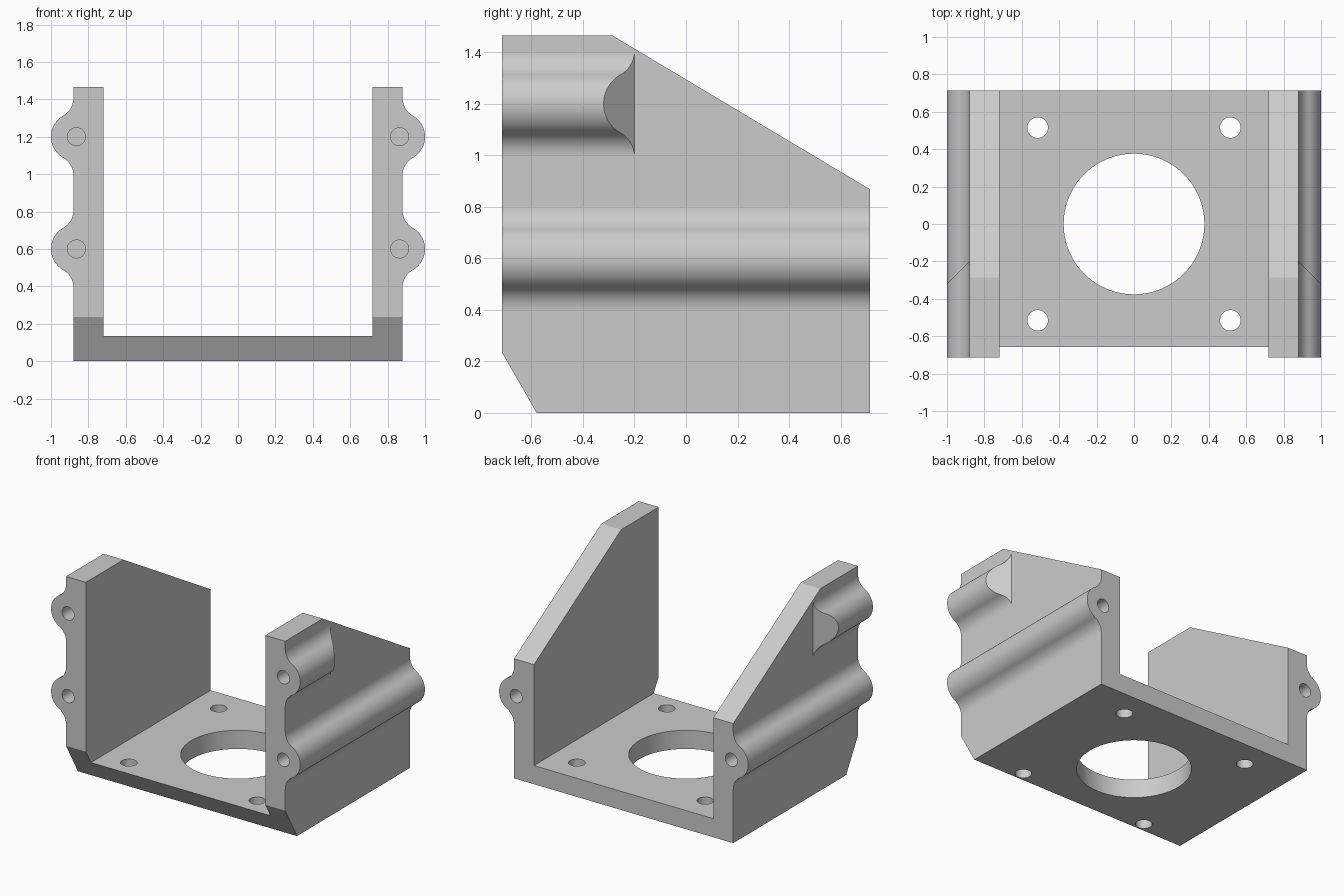
import bpy, bmesh
from math import sin, cos, pi, atan2, sqrt, radians
from mathutils import Vector

default = bpy.data.objects.get("Cube")
if default:
    bpy.data.objects.remove(default, do_unlink=True)

# Main sizes
WALL_IN, WALL_OUT = 0.72, 0.88
FLOOR, HEIGHT, HALF_Y = 0.135, 1.465, 0.715
RIB_X, RIB_R, RIB_SPAN = 0.87, 0.13, 0.206
RIB_LOW, RIB_HIGH = 0.6, 1.2

gray = bpy.data.materials.new("light gray")
gray.use_nodes = True
gray.diffuse_color = (0.6, 0.6, 0.6, 1)
gray.node_tree.nodes["Principled BSDF"].inputs["Base Color"].default_value = gray.diffuse_color


def prism(name, start, end):
    """Closed solid between two matching outlines."""
    bm = bmesh.new()
    a = [bm.verts.new(p) for p in start]
    b = [bm.verts.new(p) for p in end]
    bm.faces.new(a)
    bm.faces.new(b[::-1])
    for i in range(len(a)):
        j = (i + 1) % len(a)
        bm.faces.new((a[j], a[i], b[i], b[j]))
    bmesh.ops.recalc_face_normals(bm, faces=bm.faces)
    mesh = bpy.data.meshes.new(name)
    bm.to_mesh(mesh)
    bm.free()
    obj = bpy.data.objects.new(name, mesh)
    mesh.materials.append(gray)
    bpy.context.collection.objects.link(obj)
    return obj


def apply_modifier(obj, mod):
    bpy.ops.object.select_all(action='DESELECT')
    bpy.context.view_layer.objects.active = obj
    obj.select_set(True)
    bpy.ops.object.modifier_apply(modifier=mod.name)


def combine(obj, tool, operation):
    mod = obj.modifiers.new(operation, 'BOOLEAN')
    mod.operation, mod.object, mod.solver = operation, tool, 'EXACT'
    apply_modifier(obj, mod)
    bpy.data.objects.remove(tool, do_unlink=True)


def rib_outline(zc, steps=14):
    """Round rib with hollow fillets into the wall, from bottom to top."""
    off = WALL_OUT - RIB_X
    fillet = (RIB_SPAN**2 + off**2 - RIB_R**2) / (2 * (RIB_R - off))
    a = atan2(-RIB_SPAN, fillet + off)
    lower = []
    for i in range(steps + 1):
        t = pi + a * i / steps
        lower.append((WALL_OUT + fillet + fillet * cos(t), -RIB_SPAN + fillet * sin(t)))
    for i in range(1, steps + 1):
        t = a * (1 - i / steps)
        lower.append((RIB_X + RIB_R * cos(t), RIB_R * sin(t)))
    upper = [(x, -z) for x, z in lower[-2::-1]]
    return [(x, zc + z) for x, z in lower + upper]


def drill(body, centre, axis, radius, depth, sides=48):
    """Cut a round hole centred on a point, running along an axis."""
    axis = Vector(axis)
    u = axis.orthogonal().normalized()
    v = axis.cross(u)
    ring = [u * radius * cos(2 * pi * i / sides) + v * radius * sin(2 * pi * i / sides)
            for i in range(sides)]
    c, d = Vector(centre), axis * depth
    combine(body, prism("drill", [c - d + p for p in ring], [c + d + p for p in ring]), 'DIFFERENCE')


# U-shaped channel with the long lower ribs, left oversize for trimming
half = [(WALL_OUT, -0.1)] + rib_outline(RIB_LOW) + [(WALL_OUT, 1.6), (WALL_IN, 1.6), (WALL_IN, FLOOR)]
section = half + [(-x, z) for x, z in half[::-1]]
bracket = prism("motor_bracket", [(x, -0.8, z) for x, z in section], [(x, 0.8, z) for x, z in section])

# Short upper ribs with a mitred back end
for side in (1, -1):
    rib = rib_outline(RIB_HIGH)
    rib = [(0.8, rib[0][1])] + rib + [(0.8, rib[-1][1])]
    combine(bracket, prism("upper_rib",
                           [(side * x, -0.9, z) for x, z in rib],
                           [(side * x, -0.2 - (x - WALL_OUT), z) for x, z in rib]), 'UNION')

# Trim to the side outline: sloped top and chamfered front foot
outline = [(-HALF_Y, 0.235), (-0.58, 0), (HALF_Y, 0), (HALF_Y, 0.868), (-0.285, HEIGHT), (-HALF_Y, HEIGHT)]
combine(bracket, prism("side_trim", [(-1.2, y, z) for y, z in outline],
                       [(1.2, y, z) for y, z in outline]), 'INTERSECT')

# Floor openings: large centre bore and four bolt holes
drill(bracket, (0, 0, 0), (0, 0, 1), 0.376, 0.3, 96)
for x in (-0.515, 0.515):
    for y in (-0.515, 0.515):
        drill(bracket, (x, y, 0), (0, 0, 1), 0.055, 0.3)

# Blind screw holes in the rib ends
for x in (-0.864, 0.864):
    for y, z in ((-HALF_Y, RIB_LOW), (-HALF_Y, RIB_HIGH), (HALF_Y, RIB_LOW)):
        drill(bracket, (x, y, z), (0, 1, 0), 0.048, 0.35)

# Smooth curves, crisp flats
bpy.ops.object.select_all(action='DESELECT')
bpy.context.view_layer.objects.active = bracket
bracket.select_set(True)
bpy.ops.object.shade_smooth_by_angle(angle=radians(25))
normals = bracket.modifiers.new("flat_normals", 'WEIGHTED_NORMAL')
normals.keep_sharp = True
